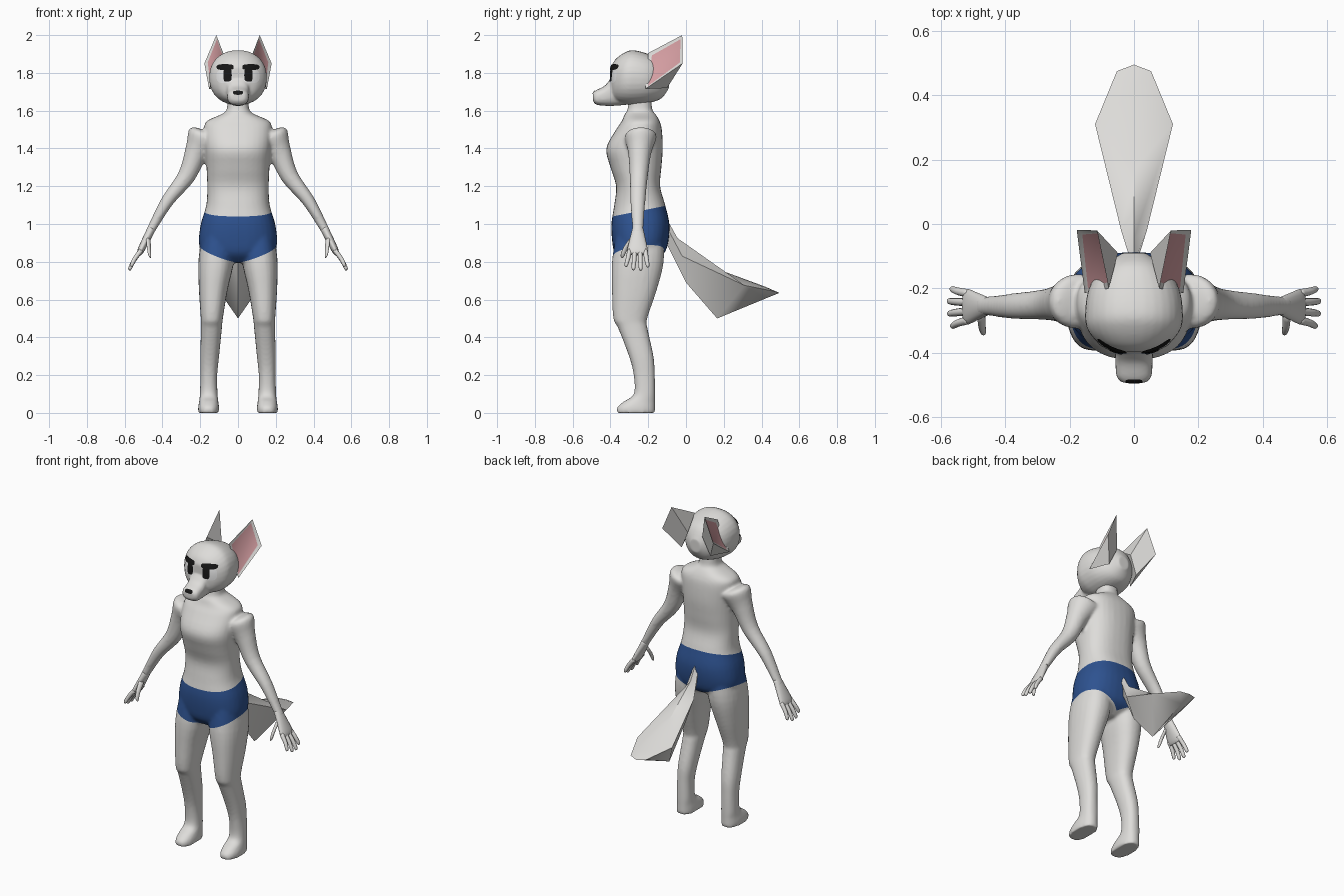
import bpy, bmesh, math
from mathutils import Vector
from mathutils.bvhtree import BVHTree

if "Cube" in bpy.data.objects:
    bpy.data.objects.remove(bpy.data.objects["Cube"])


def material(name, rgb):
    m = bpy.data.materials.new(name)
    m.diffuse_color = (*rgb, 1)
    m.use_nodes = True
    m.node_tree.nodes["Principled BSDF"].inputs["Base Color"].default_value = m.diffuse_color
    return m


FUR = material("pale grey fur", (0.73, 0.72, 0.70))
BLUE = material("blue cloth", (0.027, 0.085, 0.28))
PINK = material("pink inner ear", (0.66, 0.34, 0.36))
BLACK = material("black", (0.008, 0.008, 0.008))
WHITE = material("eye white", (0.85, 0.85, 0.85))


def make(name, bm, mats, smooth=None):
    bmesh.ops.recalc_face_normals(bm, faces=bm.faces[:])
    me = bpy.data.meshes.new(name)
    bm.to_mesh(me)
    bm.free()
    for m in mats:
        me.materials.append(m)
    ob = bpy.data.objects.new(name, me)
    bpy.context.collection.objects.link(ob)
    if smooth:
        me.shade_smooth()
        if smooth < 180:
            me.set_sharp_from_angle(angle=math.radians(smooth))
    return ob


def loft(bm, stations, n=24, p=2.0, sub=4):
    """Closed skin through stations (centre, half axis a, half axis b), splined."""
    flat = [[c for v in s for c in v] for s in stations]
    rows = []
    for i in range(len(flat) - 1):
        p0, p1 = flat[max(i - 1, 0)], flat[i]
        p2, p3 = flat[i + 1], flat[min(i + 2, len(flat) - 1)]
        for k in range(sub):
            t = k / sub
            rows.append([0.5 * (2 * b + (c - a) * t + (2 * a - 5 * b + 4 * c - d) * t * t
                                + (3 * b - a - 3 * c + d) * t ** 3)
                         for a, b, c, d in zip(p0, p1, p2, p3)])
    rows.append(flat[-1])
    rings = []
    for r in rows:
        c, a, b = Vector(r[:3]), Vector(r[3:6]), Vector(r[6:])
        ring = []
        for k in range(n):
            co, si = math.cos(k * math.tau / n), math.sin(k * math.tau / n)
            ring.append(bm.verts.new(c + a * math.copysign(abs(co) ** (2 / p), co)
                                     + b * math.copysign(abs(si) ** (2 / p), si)))
        rings.append(ring)
    for r, s in zip(rings, rings[1:]):
        for k in range(n):
            bm.faces.new((r[k], r[(k + 1) % n], s[(k + 1) % n], s[k]))
    bm.faces.new(rings[0][::-1])
    bm.faces.new(rings[-1])


def level(z, x0, x1, yf, yb):
    """Horizontal ring from its side, front and back limits."""
    return (((x0 + x1) / 2, (yf + yb) / 2, z), ((x1 - x0) / 2, 0, 0), (0, (yb - yf) / 2, 0))


def upright(y, top, bot, hw):
    """Ring facing forward, for head and muzzle."""
    return ((0, y, (top + bot) / 2), (hw, 0, 0), (0, 0, (top - bot) / 2))


def limb(x, y, z, r, ry, s, tilt=0.6):
    """Ring across a limb hanging outwards and down."""
    return ((s * x, y, z), (0, ry, 0), (s * r * math.cos(tilt), 0, r * math.sin(tilt)))


def blend(name, bm, voxel, rounds):
    """Fuse overlapping lofts into a single smooth skin."""
    ob = make(name, bm, [])
    m = ob.modifiers.new("fuse", 'REMESH')
    m.mode, m.voxel_size = 'VOXEL', voxel
    m = ob.modifiers.new("soften", 'SMOOTH')
    m.factor, m.iterations = 0.5, rounds
    bpy.context.view_layer.update()
    me = bpy.data.meshes.new_from_object(ob.evaluated_get(bpy.context.evaluated_depsgraph_get()))
    out = bmesh.new()
    out.from_mesh(me)
    bpy.data.objects.remove(ob)
    return out


# Body: torso, arms and legs fused
bm = bmesh.new()
torso = [(.795, .08, -.33, -.19), (.84, .18, -.375, -.12), (.90, .207, -.39, -.095),
         (1.0, .197, -.395, -.088), (1.1, .168, -.38, -.11), (1.2, .163, -.37, -.137),
         (1.3, .167, -.40, -.13), (1.4, .175, -.422, -.123), (1.5, .18, -.37, -.128),
         (1.545, .165, -.34, -.14), (1.58, .09, -.325, -.16), (1.605, .06, -.31, -.178),
         (1.68, .055, -.30, -.185)]
loft(bm, [level(z, -w, w, f, b) for z, w, f, b in torso], 32, 2.4)
legs = [(.95, .02, .19, -.37, -.12), (.8, .022, .21, -.392, -.118), (.65, .055, .207, -.392, -.155),
        (.5, .08, .197, -.385, -.205), (.45, .085, .196, -.36, -.204), (.3, .1, .2, -.302, -.172),
        (.2, .11, .199, -.277, -.165), (.1, .108, .202, -.276, -.163), (.06, .104, .206, -.33, -.163),
        (.03, .1, .211, -.364, -.163), (0, .1, .211, -.368, -.163)]
arms = [(.12, -.235, 1.46, .06, .07), (.18, -.24, 1.46, .088, .085), (.222, -.245, 1.38, .064, .062),
        (.275, -.25, 1.25, .047, .048), (.375, -.255, 1.12, .034, .040), (.455, -.255, .98, .024, .030),
        (.475, -.255, .945, .021, .034)]
for s in (-1, 1):
    loft(bm, [level(z, min(s * a, s * b), max(s * a, s * b), f, k) for z, a, b, f, k in legs], 24, 2.3)
    loft(bm, [limb(*a, s) for a in arms], 20)
bm = blend("body_draft", bm, 0.009, 5)


# Shorts: cut lines at waist and hem, then colour between them
def waist(c):
    return c.z - 1.04 - 0.2 * (c.y + .39)


def hem(c):
    return c.z - .83 - 0.14 * (c.y + .39) - 0.4 * (abs(c.x) - .12)


def cut(faces, co, no):
    geom = set(faces)
    for f in faces:
        geom.update(f.verts)
        geom.update(f.edges)
    bmesh.ops.bisect_plane(bm, geom=list(geom), plane_co=co, plane_no=no, dist=1e-5)


def is_trunk(c):
    return abs(c.x) < .245 and c.z > .7


cut(bm.faces[:], (0, 0, 0), (1, 0, 0))
cut([f for f in bm.faces if is_trunk(f.calc_center_median())], (0, -.39, 1.04), (0, -.2, 1))
for s in (-1, 1):
    cut([f for f in bm.faces if is_trunk(f.calc_center_median()) and f.calc_center_median().x * s > 0],
        (s * .12, -.39, .83), (-.4 * s, -.14, 1))
for f in bm.faces:
    c = f.calc_center_median()
    f.material_index = int(is_trunk(c) and waist(c) < 0 < hem(c))
make("body_with_shorts", bm, [FUR, BLUE], 180)

# Hands: palm, four fingers and a thumb
for s, side in ((-1, "left"), (1, "right")):
    bm = bmesh.new()
    loft(bm, [limb(*a, s) for a in [(.455, -.255, .98, .022, .028), (.485, -.256, .92, .021, .042),
                                    (.515, -.257, .86, .018, .055), (.525, -.257, .84, .012, .05)]], 16)
    for y0, y1, z1 in ((-.298, -.316, .775), (-.271, -.278, .757), (-.243, -.240, .755), (-.216, -.203, .772)):
        x1 = .576 - (z1 - .755) * .5
        loft(bm, [limb(.512, y0, .862, .013, .013, s), limb((.512 + x1) / 2 + .006, (y0 + y1) / 2, (.862 + z1) / 2, .012, .012, s),
                  limb(x1 - .004, y1, z1 + .01, .010, .010, s), limb(x1, y1, z1, .005, .005, s)], 10, 2, 3)
    loft(bm, [limb(.475, -.28, .925, .016, .016, s), limb(.472, -.318, .875, .014, .014, s),
              limb(.468, -.335, .835, .011, .011, s), limb(.466, -.337, .822, .005, .005, s)], 10, 2, 3)
    make(side + "_hand", bm, [FUR], 180)

# Head: skull and muzzle fused
bm = bmesh.new()
loft(bm, [upright(*u) for u in [(-.09, 1.80, 1.72, .035), (-.13, 1.865, 1.665, .095), (-.2, 1.90, 1.64, .14),
                                (-.28, 1.92, 1.63, .152), (-.33, 1.905, 1.635, .143),
                                (-.375, 1.87, 1.65, .105), (-.398, 1.83, 1.68, .055)]], 32, 2.2)
loft(bm, [upright(*u) for u in [(-.32, 1.80, 1.63, .07), (-.39, 1.775, 1.625, .06), (-.43, 1.732, 1.626, .058),
                                (-.475, 1.709, 1.632, .054), (-.493, 1.696, 1.652, .036)]], 24, 2.6)
bm = blend("head_draft", bm, 0.007, 4)
tree = BVHTree.FromBMesh(bm)
make("head", bm, [FUR], 180)


# Face details: thin patches laid onto the head from the front
def patch(name, cx, cz, hw, hh, mat, lift, p=3.0):
    bm = bmesh.new()
    n, rings = 28, []

    def lay(x, z):
        hit = tree.ray_cast(Vector((x, -2, z)), Vector((0, 1, 0)))
        return bm.verts.new(hit[0] + hit[1] * lift)
    centre = lay(cx, cz)
    for r in (.2, .4, .6, .8, 1):
        row = []
        for k in range(n):
            co, si = math.cos(k * math.tau / n), math.sin(k * math.tau / n)
            row.append(lay(cx + r * hw * math.copysign(abs(co) ** (2 / p), co),
                           cz + r * hh * math.copysign(abs(si) ** (2 / p), si)))
        rings.append(row)
    for k in range(n):
        j = (k + 1) % n
        bm.faces.new((centre, rings[0][k], rings[0][j]))
        for a, b in zip(rings, rings[1:]):
            bm.faces.new((a[k], b[k], b[j], a[j]))
    ob = make(name, bm, [mat], 180)
    # Outside faces must look forward
    if sum(f.normal.y for f in ob.data.polygons) > 0:
        ob.data.flip_normals()


for s, side in ((-1, "left"), (1, "right")):
    patch(side + "_eye_white", s * .07, 1.782, .042, .036, WHITE, .002)
    patch(side + "_pupil", s * .054, 1.788, .021, .035, BLACK, .004, 4)
    patch(side + "_brow", s * .066, 1.829, .044, .015, BLACK, .005, 3)
patch("nose", 0, 1.694, .026, .010, BLACK, .002)

# Ears: angular cups with pink inset
for s, side in ((-1, "left"), (1, "right")):
    bm = bmesh.new()
    F, T, O, L, K, B = [bm.verts.new((s * x, y, z)) for x, y, z in (
        (.078, -.2, 1.905), (.115, -.02, 2.0), (.178, -.018, 1.85),
        (.153, -.215, 1.715), (.10, -.10, 1.72), (.05, -.09, 1.83))]
    cup = bm.faces.new((L, O, T, F))
    for f in ((F, T, B), (T, O, K, B), (O, L, K), (F, B, K, L)):
        bm.faces.new(f)
    bmesh.ops.recalc_face_normals(bm, faces=bm.faces[:])
    bmesh.ops.inset_individual(bm, faces=[cup], thickness=.022, depth=-.008)
    cup.material_index = 1
    make(side + "_ear", bm, [FUR, PINK], 30)

# Tail: four-sided brush; each row is top, side, bottom (y, z) and half width
bm = bmesh.new()
rings = []
for ty, tz, sy, sz, by, bz, w in ((-.12, 1.06, -.11, 1.0, -.12, .93, .012), (-.045, .925, -.02, .83, 0, .69, .04),
                                  (.17, .76, .31, .675, .165, .50, .121), (.42, .668, .475, .642, .42, .605, .053)):
    rings.append([bm.verts.new(v) for v in ((0, ty, tz), (w, sy, sz), (0, by, bz), (-w, sy, sz))])
tip = bm.verts.new((0, .495, .635))
for k in range(4):
    j = (k + 1) % 4
    for a, b in zip(rings, rings[1:]):
        bm.faces.new((a[k], a[j], b[j], b[k]))
    bm.faces.new((rings[-1][k], rings[-1][j], tip))
bm.faces.new(rings[0])
make("tail", bm, [FUR], 50)
